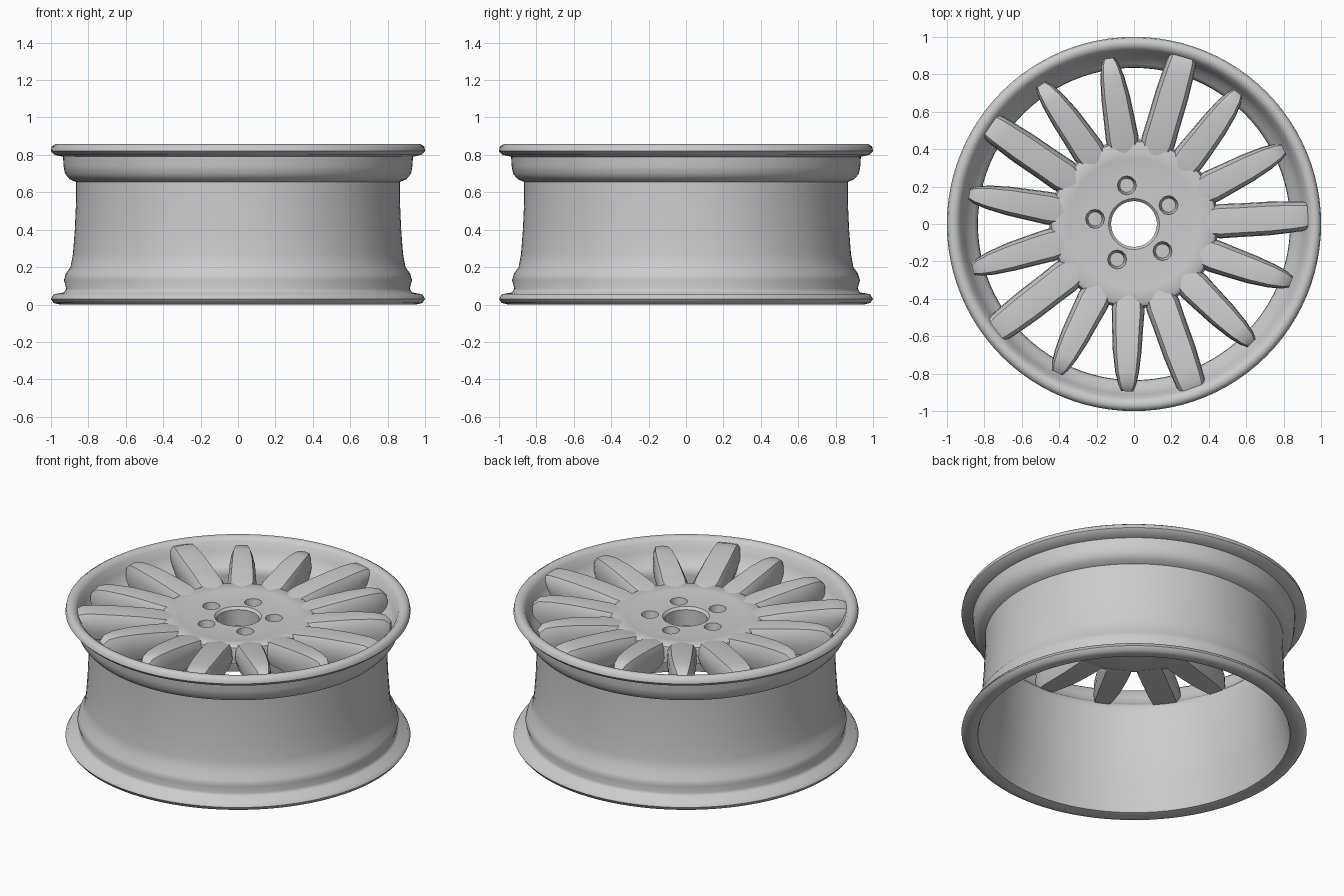
import bpy, bmesh
from math import sin, cos, radians, pi

old = bpy.data.objects.get("Cube")
if old:
    bpy.data.objects.remove(old, do_unlink=True)

metal = bpy.data.materials.new("grey_alloy")
metal.use_nodes = True
GREY = (0.6, 0.6, 0.6, 1)
metal.diffuse_color = GREY
metal.node_tree.nodes["Principled BSDF"].inputs["Base Color"].default_value = GREY


def smooth(obj, angle):
    bpy.ops.object.select_all(action='DESELECT')
    obj.select_set(True)
    bpy.context.view_layer.objects.active = obj
    bpy.ops.object.shade_smooth_by_angle(angle=radians(angle))


def finish(name, bm, angle=40):
    bmesh.ops.recalc_face_normals(bm, faces=bm.faces)
    mesh = bpy.data.meshes.new(name)
    bm.to_mesh(mesh)
    bm.free()
    mesh.materials.append(metal)
    obj = bpy.data.objects.new(name, mesh)
    bpy.context.collection.objects.link(obj)
    smooth(obj, angle)
    return obj


def bridge(bm, rings, closed):
    """Join equal rings of vertices with quads."""
    pairs = list(zip(rings, rings[1:]))
    if closed:
        pairs.append((rings[-1], rings[0]))
    for a, b in pairs:
        n = len(a)
        for i in range(n):
            j = (i + 1) % n
            bm.faces.new((a[i], a[j], b[j], b[i]))


def lathe(name, profile, angle, steps=96):
    """Turn a closed (radius, height) profile about z."""
    bm = bmesh.new()
    rings = []
    for s in range(steps):
        a = 2 * pi * s / steps
        rings.append([bm.verts.new((r * cos(a), r * sin(a), z)) for r, z in profile])
    bridge(bm, rings, True)
    return finish(name, bm, angle)


# Barrel with rolled flanges, bead seats and a sloping inner lip
outside = [(0.95, 0), (0.985, 0.008), (1, 0.03), (0.985, 0.055), (0.93, 0.065),
           (0.918, 0.085), (0.93, 0.13), (0.92, 0.165), (0.895, 0.2), (0.882, 0.27),
           (0.872, 0.4), (0.865, 0.56), (0.865, 0.655), (0.9, 0.67), (0.925, 0.7),
           (0.932, 0.74), (0.935, 0.79), (0.98, 0.8), (1, 0.82), (0.995, 0.845),
           (0.975, 0.858)]
inside = [(0.95, 0.855), (0.93, 0.835), (0.91, 0.785), (0.885, 0.735), (0.855, 0.71),
          (0.837, 0.69), (0.834, 0.66), (0.84, 0.5), (0.85, 0.3), (0.865, 0.2),
          (0.885, 0.12), (0.895, 0.05), (0.905, 0.012)]
lathe("rim_barrel", outside + inside, 50)

# Hub with a flat centre, a rounded edge and a bore
hub = lathe("hub_disc", [
    (0.122, 0.67), (0.122, 0.772), (0.136, 0.787), (0.285, 0.787), (0.35, 0.795),
    (0.42, 0.803), (0.44, 0.79), (0.452, 0.75), (0.45, 0.69), (0.4, 0.67), (0.3, 0.665)], 40)

# Five blind bolt holes sunk into the hub face
bm = bmesh.new()
for k in range(5):
    a = radians(28.5 + 72 * k)
    made = bmesh.ops.create_cone(bm, cap_ends=True, segments=12,
                                 radius1=0.038, radius2=0.06, depth=0.14)
    bmesh.ops.translate(bm, verts=made["verts"], vec=(0.21 * cos(a), 0.21 * sin(a), 0.775))
cutter = finish("bolt_hole_cutter", bm)
cutter.hide_render = True
mod = hub.modifiers.new("bolt_holes", 'BOOLEAN')
mod.operation = 'DIFFERENCE'
mod.solver = 'EXACT'
mod.object = cutter
bpy.context.view_layer.objects.active = hub
bpy.ops.object.modifier_apply(modifier=mod.name)
bpy.data.objects.remove(cutter, do_unlink=True)
smooth(hub, 40)

# Spoke stations: radius, half width, top height, bottom height
WIDE = [(0.32, 0.06, 0.783, 0.69), (0.39, 0.08, 0.801, 0.68), (0.46, 0.092, 0.815, 0.675),
        (0.56, 0.09, 0.83, 0.675), (0.72, 0.09, 0.845, 0.68), (0.84, 0.084, 0.852, 0.69),
        (0.9, 0.079, 0.85, 0.715), (0.93, 0.072, 0.838, 0.77)]
SLIM = [(0.32, 0.06, 0.783, 0.69), (0.39, 0.08, 0.801, 0.68), (0.46, 0.088, 0.815, 0.675),
        (0.56, 0.083, 0.83, 0.675), (0.68, 0.077, 0.845, 0.68), (0.79, 0.064, 0.85, 0.69),
        (0.86, 0.048, 0.843, 0.695), (0.895, 0.03, 0.81, 0.71)]


def spoke(name, stations, root, tip):
    """Loft a rounded bar whose direction drifts from root angle to tip angle."""
    bm = bmesh.new()
    rings = []
    for r, w, top, low in stations:
        a = radians(root + (tip - root) * (r - 0.32) / 0.55)
        h = top - low
        half = [(0.82, low), (1, low + 0.35 * h), (0.95, top - 0.25 * h), (0.74, top - 0.03 * h)]
        section = [(w * f, z) for f, z in half] + [(0, top)]
        section += [(-w * f, z) for f, z in reversed(half)]
        rings.append([bm.verts.new((r * cos(a) - s * sin(a), r * sin(a) + s * cos(a), z))
                      for s, z in section])
    bridge(bm, rings, False)
    bm.faces.new(rings[0])
    bm.faces.new(rings[-1])
    finish(name, bm, 45)


# Fifteen slightly irregular spokes, every third one wide
drift = [1, 1, 2, 0, 1, 2, 0, 0, 2, 0, 1, 2, 0, 1, 2]
for k, d in enumerate(drift):
    root = 1.6 + 24 * k
    kind = WIDE if k % 3 == 0 else SLIM
    spoke(f"spoke_{k + 1}", kind, root, root + d)
